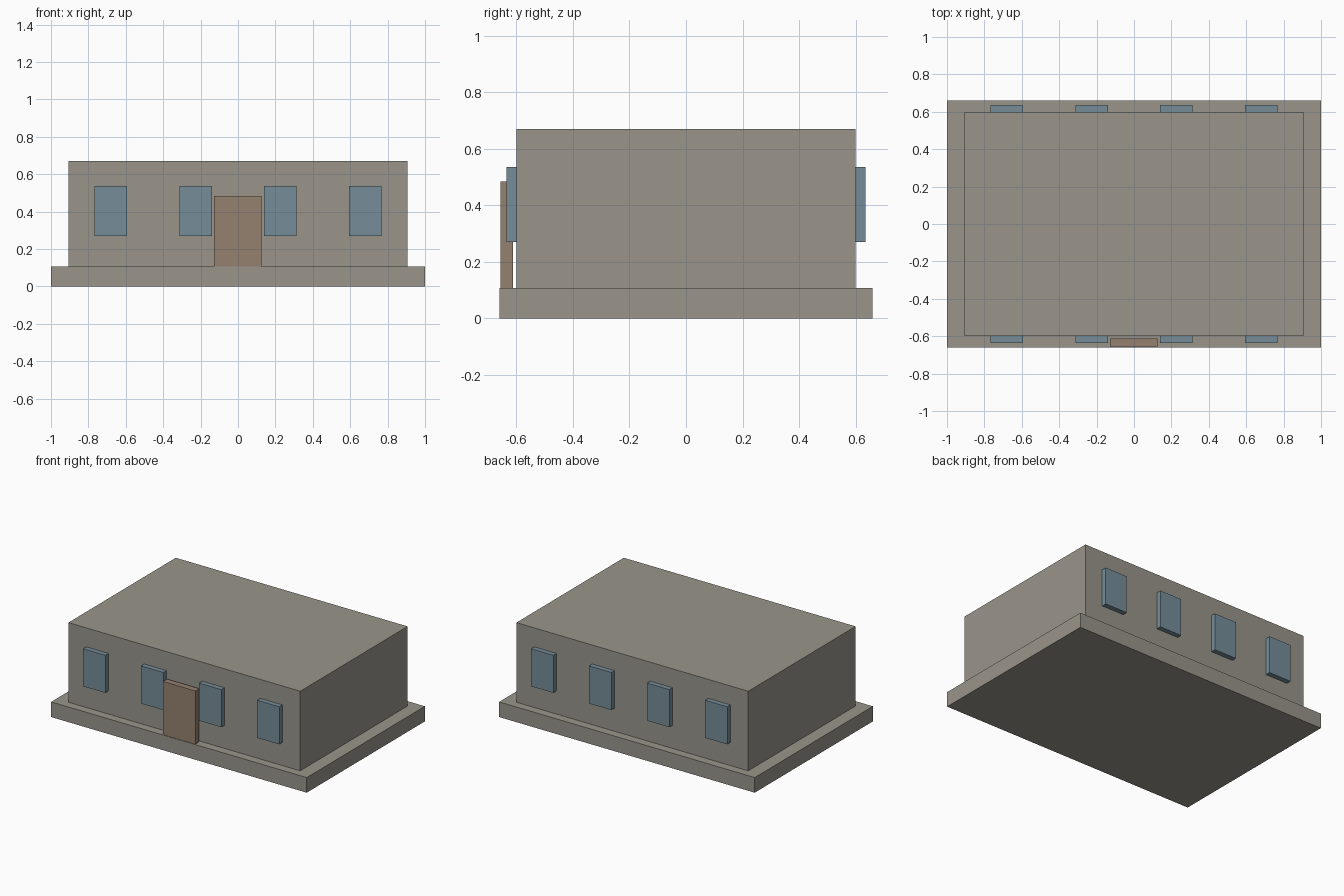
import bpy

# Remove the default cube
cube = bpy.data.objects.get("Cube")
if cube:
    bpy.data.objects.remove(cube, do_unlink=True)


def material(name, rgb):
    mat = bpy.data.materials.new(name)
    mat.use_nodes = True
    colour = (*rgb, 1.0)
    mat.diffuse_color = colour
    mat.node_tree.nodes["Principled BSDF"].inputs["Base Color"].default_value = colour
    return mat


def box(name, low, high, mat):
    """Axis-aligned box between two corners."""
    centre = [(a + b) / 2 for a, b in zip(low, high)]
    size = [b - a for a, b in zip(low, high)]
    bpy.ops.mesh.primitive_cube_add(size=1, location=centre)
    obj = bpy.context.object
    obj.name = name
    obj.scale = size
    bpy.ops.object.transform_apply(location=False, rotation=False, scale=True)
    obj.data.materials.append(mat)
    return obj


stone = material("warm grey stone", (0.32, 0.30, 0.26))
glass = material("blue grey glass", (0.18, 0.27, 0.32))
wood = material("brown wood", (0.30, 0.22, 0.16))

PLINTH_TOP = 0.107
WALL_Y = 0.60

# Plinth and main block
box("plinth", (-1, -0.66, 0), (1, 0.66, PLINTH_TOP), stone)
box("building_block", (-0.907, -WALL_Y, PLINTH_TOP), (0.907, WALL_Y, 0.67), stone)

# Door slab, standing just clear of the front wall
box("front_door", (-0.127, -0.656, PLINTH_TOP), (0.125, -0.612, 0.484), wood)

# Four projecting windows on the front and on the back
for side, y0, y1 in (("front", -0.635, -WALL_Y), ("back", WALL_Y, 0.635)):
    for i in range(4):
        x = (i - 1.5) * 0.454
        box(f"{side}_window_{i + 1}", (x - 0.087, y0, 0.27), (x + 0.087, y1, 0.536), glass)
